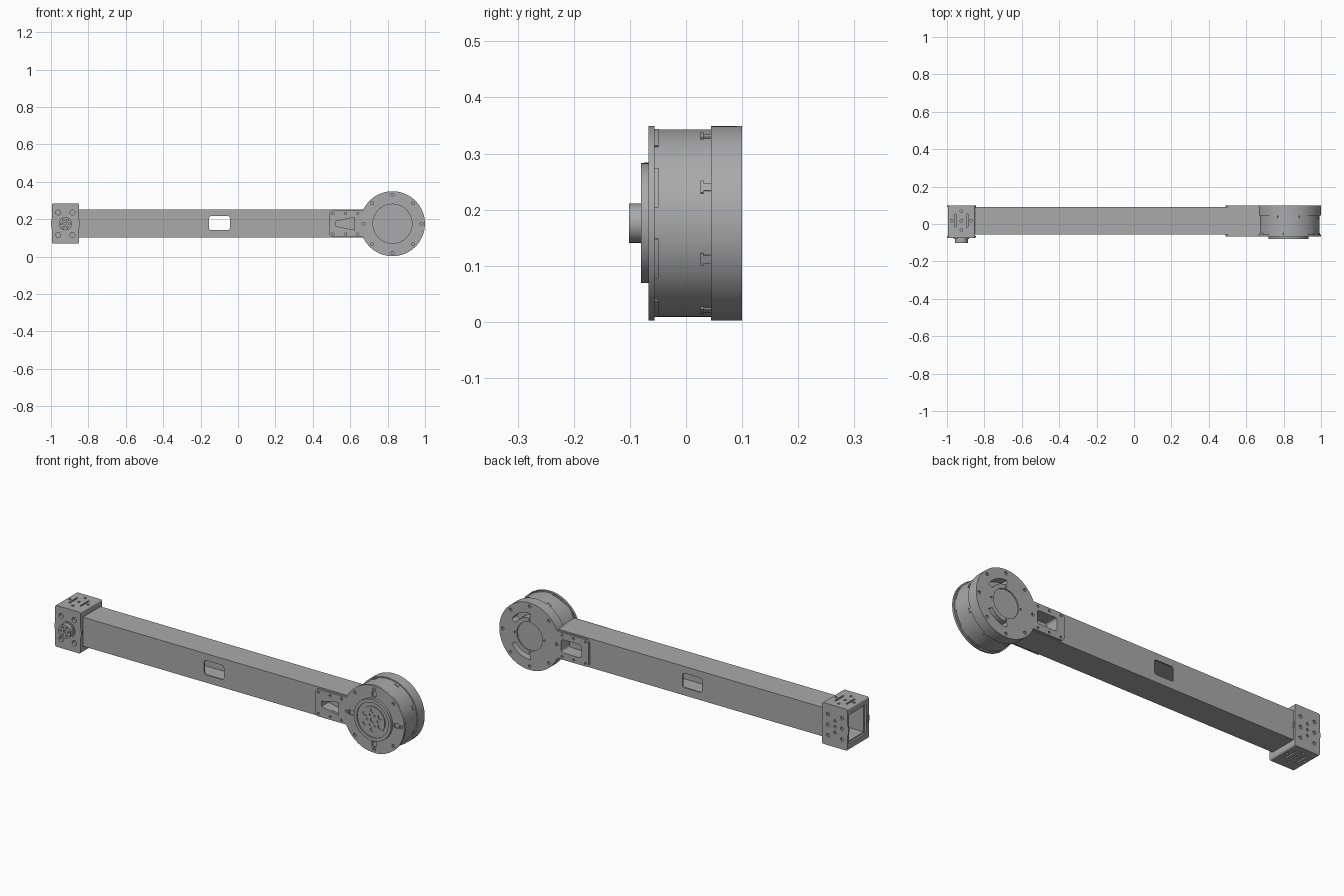
import bpy
import bmesh
from math import sin, cos, pi, radians, asin

cube = bpy.data.objects.get("Cube")
if cube:
    bpy.data.objects.remove(cube, do_unlink=True)

grey = bpy.data.materials.new("plain grey")
grey.use_nodes = True
COLOUR = (0.4, 0.4, 0.4, 1)
grey.diffuse_color = COLOUR
grey.node_tree.nodes["Principled BSDF"].inputs["Base Color"].default_value = COLOUR

ZC = 0.176      # shared centre height
MX = 0.826      # motor centre
BX = -0.923     # bracket centre


# ---- outlines in a plane ----
def arc(cx, cy, r, a0, a1, n):
    return [(cx + r * cos(a0 + (a1 - a0) * i / n), cy + r * sin(a0 + (a1 - a0) * i / n))
            for i in range(n + 1)]


def circle(cx, cy, r, n=24):
    return arc(cx, cy, r, 0, 2 * pi, n)[:-1]


def rect(x0, x1, y0, y1, r=0.0):
    if r == 0:
        return [(x0, y0), (x1, y0), (x1, y1), (x0, y1)]
    corners = [(x1 - r, y1 - r), (x0 + r, y1 - r), (x0 + r, y0 + r), (x1 - r, y0 + r)]
    return [p for i, c in enumerate(corners) for p in arc(*c, r, i * pi / 2, (i + 1) * pi / 2, 4)]


def sector(cx, cy, r0, r1, mid, half, n=12):
    a0, a1 = radians(mid - half), radians(mid + half)
    return arc(cx, cy, r1, a0, a1, n) + arc(cx, cy, r0, a1, a0, n)


def ring_of(cx, cy, r, hole, count, start=0):
    return [circle(cx + r * cos(radians(start) + 2 * pi * i / count),
                   cy + r * sin(radians(start) + 2 * pi * i / count), hole, 12)
            for i in range(count)]


def keyhole(r, x0, half):
    # round plate with a straight neck reaching to x0
    a = asin(half / r)
    return arc(MX, ZC, r, -pi + a, pi - a, 88) + [
        (x0 + 0.012, ZC + half), (x0, ZC + half - 0.012),
        (x0, ZC - half + 0.012), (x0 + 0.012, ZC - half)]


# ---- solids ----
def prism(name, outlines, axis, a, b):
    place = {"x": lambda u, v, d: (d, u, v), "y": lambda u, v, d: (u, d, v),
             "z": lambda u, v, d: (u, v, d)}[axis]
    bm = bmesh.new()
    for outline in outlines:
        low = [bm.verts.new(place(u, v, a)) for u, v in outline]
        high = [bm.verts.new(place(u, v, b)) for u, v in outline]
        n = len(outline)
        bm.faces.new(low)
        bm.faces.new(high[::-1])
        for i in range(n):
            j = (i + 1) % n
            bm.faces.new((low[j], low[i], high[i], high[j]))
    bmesh.ops.recalc_face_normals(bm, faces=bm.faces)
    mesh = bpy.data.meshes.new(name)
    bm.to_mesh(mesh)
    bm.free()
    mesh.materials.append(grey)
    obj = bpy.data.objects.new(name, mesh)
    bpy.context.scene.collection.objects.link(obj)
    return finish(obj)


def finish(obj):
    for p in obj.data.polygons:
        p.use_smooth = True
    obj.data.set_sharp_from_angle(angle=radians(30))
    return obj


def cut(obj, outlines, axis, a, b):
    tool = prism("cutter", outlines, axis, a, b)
    mod = obj.modifiers.new("cut", "BOOLEAN")
    mod.operation, mod.solver, mod.object = "DIFFERENCE", "EXACT", tool
    graph = bpy.context.evaluated_depsgraph_get()
    mesh = bpy.data.meshes.new_from_object(obj.evaluated_get(graph))
    obj.modifiers.clear()
    obj.data = mesh
    bpy.data.objects.remove(tool, do_unlink=True)
    finish(obj)


# ---- square tube, hollow up to the solid motor adapter ----
trapezoid = [(0.525, ZC - 0.014), (0.622, ZC - 0.033), (0.622, ZC + 0.033), (0.525, ZC + 0.014)]
slot = rect(0.53, 0.645, ZC - 0.034, ZC + 0.034, 0.012)
tube = prism("square_tube", [rect(-0.055, 0.09, 0.102, 0.252)], "x", -0.985, 0.68)
cut(tube, [rect(-0.047, 0.082, 0.11, 0.244)], "x", -1.1, 0.5)
cut(tube, [rect(-0.155, -0.043, 0.142, 0.217, 0.012)], "y", -0.2, 0.2)
cut(tube, [trapezoid], "y", -0.1, -0.01)
cut(tube, [slot], "y", 0.03, 0.2)

# ---- end bracket ----
bracket = prism("end_bracket", [rect(-0.995, -0.85, 0.07, 0.284, 0.008)], "y", -0.075, 0.1)
cut(bracket, [rect(-0.054, 0.089, 0.103, 0.251)], "x", -1.1, -0.8)
side_holes = [circle(BX + sx * 0.038, ZC + sz * 0.06, 0.013, 16) for sx in (-1, 1) for sz in (-1, 1)]
cut(bracket, side_holes, "y", -0.1, -0.06)
back_holes = [circle(BX + sx * 0.04, ZC + sz * 0.055, 0.009, 12) for sx in (-1, 1) for sz in (-1, 0, 1)]
cut(bracket, back_holes + [circle(BX, ZC + dz, 0.007, 12) for dz in (-0.03, 0, 0.03)], "y", 0.092, 0.2)
pattern = [rect(BX + s * 0.032 - 0.004, BX + s * 0.032 + 0.004, -0.017, 0.053) for s in (-1, 1)]
pattern += [circle(BX, y, 0.007, 12) for y in (-0.032, 0.018, 0.068)]
pattern += [circle(BX + s * 0.052, 0.018, 0.007, 12) for s in (-1, 1)]
cut(bracket, pattern, "z", 0.265, 0.4)
cut(bracket, pattern, "z", -0.1, 0.09)

# rounded ears on the bracket's front and back plates
for name, a, b in (("front_ears", -0.073, -0.064), ("back_ears", 0.091, 0.098)):
    prism(name, [sector(BX, ZC, 0.066, 0.077, mid, 35) for mid in (0, 180)], "y", a, b)

# bracket hub
prism("hub_collar", [circle(BX, ZC, 0.042, 40)], "y", -0.08, -0.07)
hub = prism("hub", [circle(BX, ZC, 0.035, 40)], "y", -0.102, -0.074)
cut(hub, ring_of(BX, ZC, 0.022, 0.005, 6) + [circle(BX, ZC, 0.007, 12)], "y", -0.2, -0.09)

# ---- motor: body, flanges and output disc ----
plate_holes = [circle(x, ZC + s * 0.055, 0.006, 12) for x in (0.507, 0.575, 0.64) for s in (-1, 1)]
rim_holes = ring_of(MX, ZC, 0.155, 0.008, 8)

body = prism("motor_body", [circle(MX, ZC, 0.167, 96)], "y", -0.058, 0.05)
prism("body_teeth", [sector(MX, ZC, 0.16, 0.17, 22.5 + 45 * i, 13) for i in range(8)], "y", -0.057, -0.049)

# small clips around the body
prism("body_clips", [sector(MX, ZC, 0.16, 0.1695, 22.5 + 45 * i, 2.5, 3) for i in range(8)], "y", 0.029, 0.046)
prism("clip_heads", [sector(MX, ZC, 0.16, 0.171, 22.5 + 45 * i, 4, 3) for i in range(8)], "y", 0.026, 0.031)

flange = prism("front_plate", [keyhole(0.1735, 0.488, 0.07)], "y", -0.067, -0.056)
cut(flange, rim_holes + plate_holes + [trapezoid], "y", -0.1, -0.02)
cut(flange, [sector(MX, ZC, 0.116, 0.143, 90 * i, 5, 3) for i in range(4)], "y", -0.1, -0.06)

cover = prism("back_cover", [circle(MX, ZC, 0.1735, 96)], "y", 0.045, 0.0905)
back = prism("back_plate", [keyhole(0.1735, 0.488, 0.07)], "y", 0.09, 0.1)
slots = [sector(MX, ZC, 0.095, 0.12, s * 62, 30) for s in (-1, 1)]
cut(cover, slots, "y", 0.06, 0.2)
cut(back, slots + rim_holes + plate_holes + [slot], "y", 0.05, 0.2)
cut(back, [circle(MX, ZC, 0.073, 48)], "y", 0.094, 0.2)
cut(back, ring_of(MX, ZC, 0.085, 0.005, 4, 0), "y", 0.093, 0.2)

disc = prism("output_disc", [circle(MX, ZC, 0.107, 64)], "y", -0.08, -0.06)
cut(disc, [circle(MX, ZC, 0.09, 64)], "y", -0.2, -0.074)
core = prism("output_core", [circle(MX, ZC, 0.07, 48)], "y", -0.079, -0.07)
cut(core, ring_of(MX, ZC, 0.05, 0.012, 6, 30) + ring_of(MX, ZC, 0.03, 0.006, 6)
    + [circle(MX, ZC, 0.013, 16)], "y", -0.2, -0.0745)
